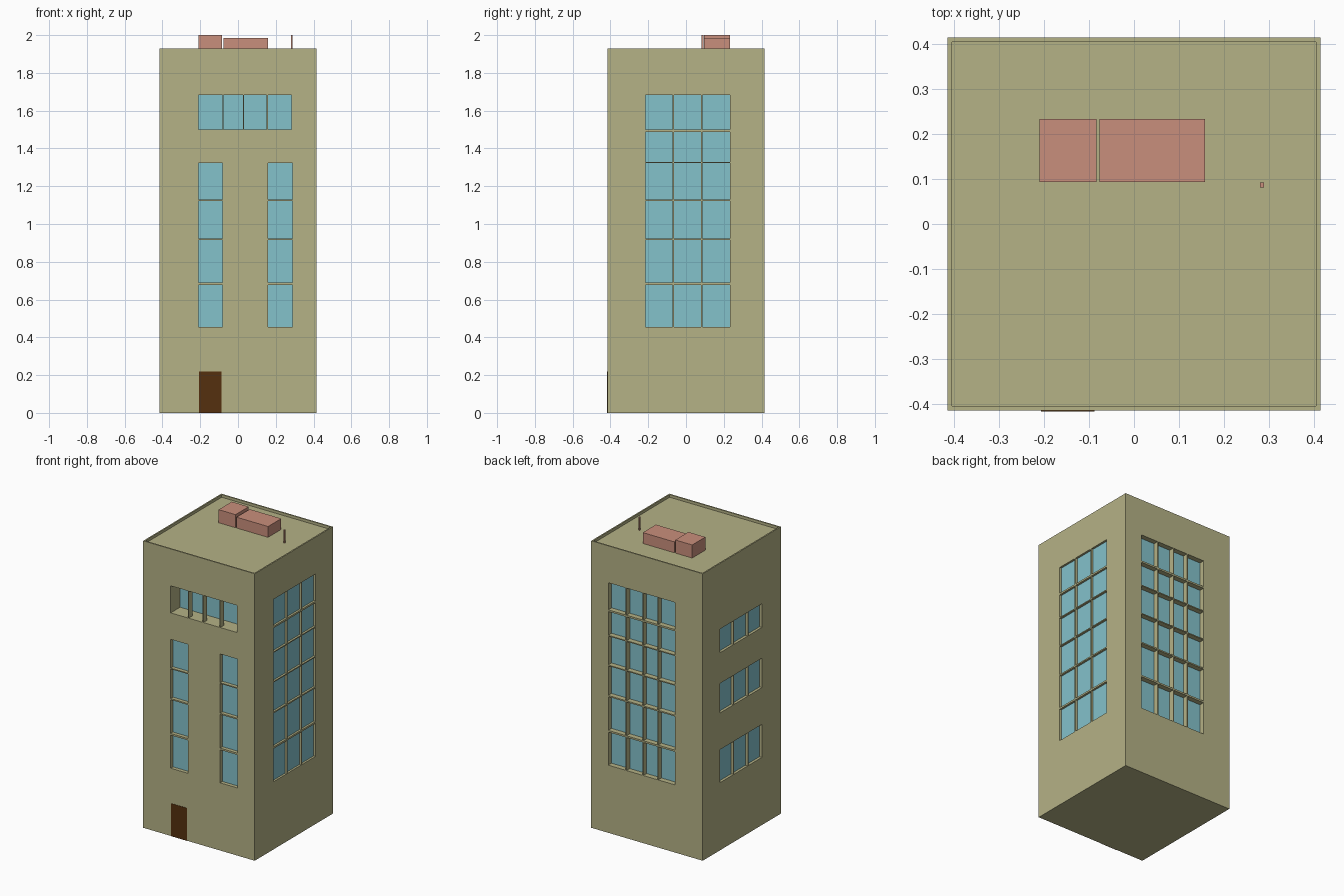
import bpy, bmesh
from mathutils import Matrix
from math import radians

if "Cube" in bpy.data.objects:
    bpy.data.objects.remove(bpy.data.objects["Cube"])

H, TOP = 0.415, 1.93                      # half width and height of the tower


def material(name, *rgb):
    m = bpy.data.materials.new(name)
    lin = [((c / 255 + 0.055) / 1.055) ** 2.4 for c in rgb]
    m.diffuse_color = (*lin, 1)
    m.use_nodes = True
    m.node_tree.nodes["Principled BSDF"].inputs["Base Color"].default_value = m.diffuse_color
    return m


WALL = material("olive wall", 181, 178, 134)
GLASS = material("blue glass", 132, 194, 203)
ROOF_UNIT = material("salmon metal", 201, 143, 124)
DOOR = material("brown door", 85, 48, 14)


def finish(name, bm, *mats):
    me = bpy.data.meshes.new(name)
    bm.to_mesh(me)
    bm.free()
    for m in mats:
        me.materials.append(m)
    ob = bpy.data.objects.new(name, me)
    bpy.context.collection.objects.link(ob)
    return ob


def box(name, x, y, z, mat):
    bm = bmesh.new()
    bmesh.ops.create_cube(bm, size=1)
    for v in bm.verts:
        for i, (a, b) in enumerate((x, y, z)):
            v.co[i] = a if v.co[i] < 0 else b
    return finish(name, bm, mat)


# Window layout: storeys from the bottom up, and the columns of each side
ROWS = [(0.455, 0.677), (0.689, 0.915), (0.924, 1.122),
        (1.129, 1.322), (1.329, 1.488), (1.5, 1.682)]
FRONT = [(-0.21, -0.083), (-0.077, 0.027), (0.033, 0.152), (0.158, 0.288)]
SIDE = [(-0.215, -0.072), (-0.064, 0.08), (0.087, 0.232)]


def mirrored(cols):
    return [(-b, -a) for a, b in reversed(cols)]


def openings(cols, rows, depth):
    return [(*c, *r, depth) for c in cols for r in rows]


def wall(name, holes, angle):
    """Wall facing -y with recessed glazed openings, turned into place."""
    us = sorted({-H, H} | {u for h in holes for u in h[:2]})
    zs = sorted({0, TOP} | {z for r in ROWS for z in r})

    def depth(i, j):
        if not (0 <= i < len(us) - 1 and 0 <= j < len(zs) - 1):
            return 0
        u, z = (us[i] + us[i + 1]) / 2, (zs[j] + zs[j + 1]) / 2
        return next((h[4] for h in holes
                     if h[0] < u < h[1] and h[2] < z < h[3]), 0)

    bm = bmesh.new()

    def quad(pts, mat=0):
        f = bm.faces.new([bm.verts.new((u, d - H, z)) for u, d, z in pts])
        f.material_index = mat

    for i in range(len(us) - 1):
        for j in range(len(zs) - 1):
            u0, u1, z0, z1 = us[i], us[i + 1], zs[j], zs[j + 1]
            d, left, below = depth(i, j), depth(i - 1, j), depth(i, j - 1)
            quad([(u0, d, z0), (u1, d, z0), (u1, d, z1), (u0, d, z1)],
                 1 if d else 0)
            if left != d:                 # jamb
                quad([(u0, left, z0), (u0, d, z0), (u0, d, z1), (u0, left, z1)])
            if below != d:                # sill or lintel
                quad([(u0, below, z0), (u1, below, z0), (u1, d, z0), (u0, d, z0)])
    bmesh.ops.remove_doubles(bm, verts=bm.verts, dist=1e-5)
    bm.transform(Matrix.Rotation(radians(angle), 4, 'Z'))
    finish(name, bm, WALL, GLASS)


# Four walls; the front has a deep loggia on the top storey
loggia = (FRONT[0][0], 0.282, *ROWS[5], 0.10)
wall("front_wall", openings([FRONT[0], FRONT[3]], ROWS[:4], 0.025) + [loggia], 0)
wall("right_wall", openings(SIDE, ROWS, 0.014), 90)
wall("back_wall", openings(mirrored(FRONT), ROWS, 0.035), 180)
wall("left_wall", openings(mirrored(SIDE), ROWS[0:5:2], 0.018), -90)

# Pillars standing in the loggia opening
for a, b in zip(FRONT, FRONT[1:]):
    box("loggia_pillar", (a[1], b[0]), (-H, -H + 0.04), ROWS[5], WALL)

# Roof with a low parapet, and the underside
bm = bmesh.new()
roof = bm.faces.new([bm.verts.new((x, y, TOP)) for x, y in
                     ((-H, -H), (H, -H), (H, H), (-H, H))])
bm.normal_update()
bmesh.ops.inset_region(bm, faces=[roof], thickness=0.013, use_boundary=True)
bmesh.ops.inset_region(bm, faces=[roof], thickness=0, depth=-0.018)
finish("roof", bm, WALL)

bm = bmesh.new()
bm.faces.new([bm.verts.new((x, y, 0)) for x, y in
              ((-H, -H), (-H, H), (H, H), (H, -H))])
finish("underside", bm, WALL)

# Door plate
box("door", (-0.207, -0.088), (-H - 0.002, -H + 0.003), (0, 0.22), DOOR)

# Rooftop units and mast
box("roof_unit_tall", (-0.21, -0.084), (0.094, 0.234), (1.912, 2.0), ROOF_UNIT)
box("roof_unit_long", (-0.077, 0.158), (0.094, 0.234), (1.912, 1.985), ROOF_UNIT)
box("roof_mast", (0.281, 0.289), (0.081, 0.092), (1.912, 2.0), ROOF_UNIT)
